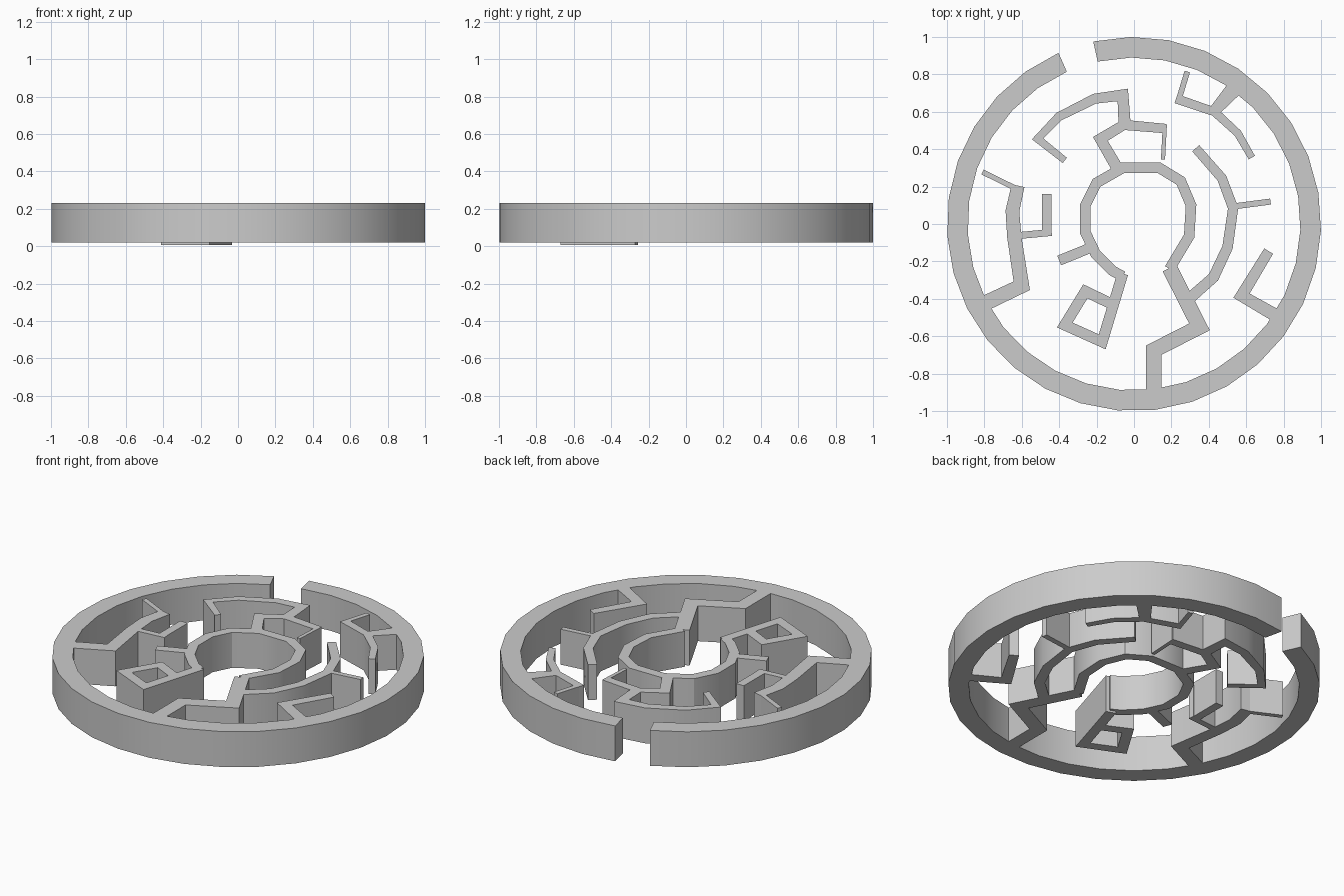
import bpy, bmesh, math
from mathutils import Vector

if "Cube" in bpy.data.objects:
    bpy.data.objects.remove(bpy.data.objects["Cube"])

TOP, BOTTOM = 0.23, 0.02


def ribbon(pts, widths):
    """Left and right mitred edges of a centre line."""
    pts = [Vector(p) for p in pts]
    left, right = [], []
    for i, p in enumerate(pts):
        a = (p - pts[i - 1]).normalized() if i > 0 else None
        b = (pts[i + 1] - p).normalized() if i < len(pts) - 1 else None
        a, b = a or b, b or a
        na, nb = Vector((-a.y, a.x)), Vector((-b.y, b.x))
        m = (na + nb).normalized()
        off = m * (widths[i] / 2 / max(m.dot(na), 0.4))
        left.append(p + off)
        right.append(p - off)
    return left, right


def extrude_strip(name, left, right, z0=BOTTOM, z1=TOP):
    """Solid wall between two edges."""
    bm = bmesh.new()
    rows = [[bm.verts.new((q.x, q.y, z)) for q, z in
             ((l, z0), (r, z0), (r, z1), (l, z1))] for l, r in zip(left, right)]
    for a, b in zip(rows, rows[1:]):
        for k in range(4):
            n = (k + 1) % 4
            bm.faces.new((a[k], a[n], b[n], b[k]))
    bm.faces.new(rows[0][::-1])
    bm.faces.new(rows[-1])
    bmesh.ops.recalc_face_normals(bm, faces=bm.faces)
    me = bpy.data.meshes.new(name)
    bm.to_mesh(me)
    bm.free()
    ob = bpy.data.objects.new(name, me)
    bpy.context.collection.objects.link(ob)
    bpy.ops.object.select_all(action='DESELECT')
    ob.select_set(True)
    bpy.context.view_layer.objects.active = ob
    bpy.ops.object.shade_smooth_by_angle(angle=math.radians(32))
    return ob


def wall(name, pts, w, w_end=None, z0=BOTTOM):
    n = len(pts) - 1
    w_end = w if w_end is None else w_end
    widths = [w + (w_end - w) * i / n for i in range(n + 1)]
    return extrude_strip(name, *ribbon(pts, widths), z0=z0)


# Outer ring with the entrance gap at the back
SEG, A0, A1 = 30, 113.8, 462.6
angles = [math.radians(A0 + (A1 - A0) * i / SEG) for i in range(SEG + 1)]
circle = lambda r: [Vector((r * math.cos(a), r * math.sin(a))) for a in angles]
extrude_strip("outer_ring", circle(0.89), circle(1.0))

# Centre ring, open at the front
wall("centre_ring", [(0.19, -0.24), (0.295, -0.065), (0.305, 0.10), (0.25, 0.23),
                     (0.135, 0.30), (-0.06, 0.30), (-0.20, 0.22), (-0.26, 0.10),
                     (-0.26, -0.045), (-0.205, -0.16), (-0.115, -0.25), (-0.06, -0.28)], 0.056)
wall("centre_stub", [(-0.24, -0.13), (-0.40, -0.195)], 0.055)

# Small closed box at the front left
wall("box_wall", [(-0.06, -0.265), (-0.17, -0.63), (-0.37, -0.54), (-0.26, -0.36),
                  (-0.125, -0.425)], 0.058, z0=0.008)

# Front wall joining centre ring and outer ring
wall("front_link", [(0.19, -0.235), (0.35, -0.55), (0.105, -0.675), (0.105, -0.9)], 0.082)

# Right arc and its stub
wall("right_arc", [(0.33, 0.405), (0.47, 0.245), (0.53, 0.085), (0.50, -0.125),
                   (0.425, -0.285), (0.30, -0.395)], 0.05, 0.06)
wall("right_arc_stub", [(0.54, 0.095), (0.73, 0.12)], 0.032)

# Walls behind the centre ring
wall("back_hook", [(-0.09, 0.30), (-0.18, 0.455), (-0.055, 0.53), (0.172, 0.51)], 0.062, 0.05)
wall("back_hook_tip", [(0.165, 0.53), (0.155, 0.345)], 0.022)
wall("back_left_arc", [(-0.05, 0.53), (-0.06, 0.69), (-0.21, 0.67), (-0.40, 0.575),
                       (-0.515, 0.455), (-0.37, 0.34)], 0.065, 0.036)

# Left wall and branches
wall("left_wall", [(-0.81, -0.43), (-0.60, -0.33), (-0.64, -0.07), (-0.65, 0.07),
                   (-0.62, 0.205)], 0.082, 0.07)
wall("left_stub", [(-0.625, 0.187), (-0.81, 0.278)], 0.028)
wall("left_branch", [(-0.62, -0.062), (-0.44, -0.045)], 0.037)
wall("left_branch_tip", [(-0.467, -0.06), (-0.467, 0.16)], 0.05)

# Back right fork
wall("fork_post", [(0.55, 0.74), (0.43, 0.605)], 0.09, 0.06)
wall("fork_arc", [(0.225, 0.67), (0.43, 0.60), (0.555, 0.485), (0.63, 0.355)], 0.05, 0.038)
wall("fork_tip", [(0.238, 0.66), (0.285, 0.815)], 0.03)

# Front right hook
wall("front_right_hook", [(0.72, -0.145), (0.575, -0.383), (0.76, -0.49)], 0.055, 0.07)
